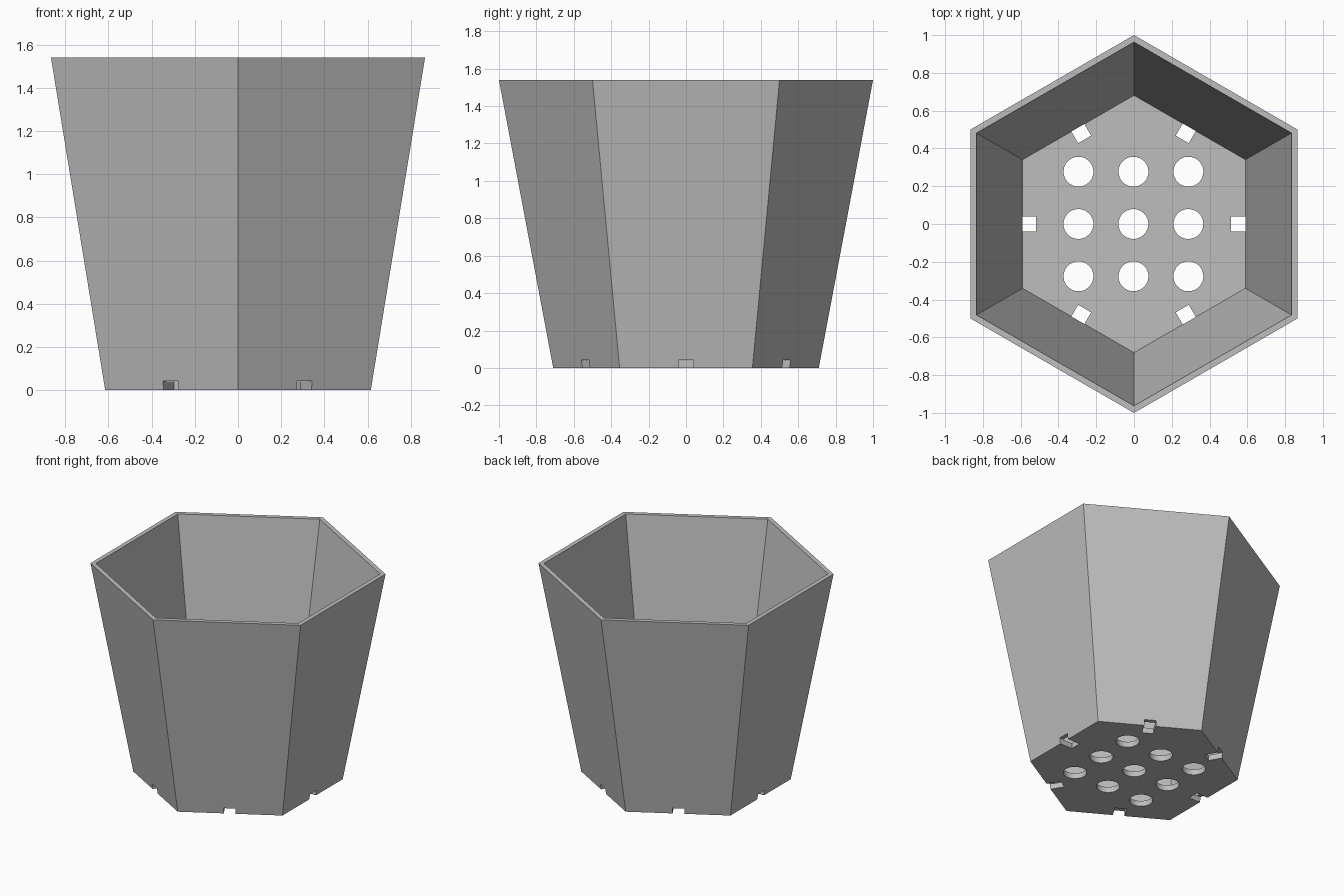
import bpy, bmesh, math
from mathutils import Matrix, Vector

if "Cube" in bpy.data.objects:
    bpy.data.objects.remove(bpy.data.objects["Cube"], do_unlink=True)

HEIGHT, FLOOR = 1.54, 0.041
SHIFT = -0.003  # drainage pattern sits slightly off centre

grey = bpy.data.materials.new("plain grey")
grey.use_nodes = True
grey.diffuse_color = (0.515, 0.515, 0.515, 1)
grey.node_tree.nodes["Principled BSDF"].inputs["Base Color"].default_value = grey.diffuse_color


def make_object(name, bm):
    bmesh.ops.recalc_face_normals(bm, faces=bm.faces)
    mesh = bpy.data.meshes.new(name)
    bm.to_mesh(mesh)
    bm.free()
    mesh.materials.append(grey)
    obj = bpy.data.objects.new(name, mesh)
    bpy.context.collection.objects.link(obj)
    return obj


def hexagon(bm, radius, z):
    angles = [math.radians(30 + 60 * i) for i in range(6)]
    return [bm.verts.new((radius * math.cos(a), radius * math.sin(a), z)) for a in angles]


# Tapered pot: outer wall, rim, inner wall and floor
bm = bmesh.new()
rings = [hexagon(bm, r, z) for r, z in
         [(0.71, 0), (1.0, HEIGHT), (0.963, HEIGHT), (0.681, FLOOR)]]
for low, high in zip(rings, rings[1:]):
    for i in range(6):
        j = (i + 1) % 6
        bm.faces.new((low[i], low[j], high[j], high[i]))
bm.faces.new(rings[0])
bm.faces.new(rings[-1])
pot = make_object("hexagonal_pot", bm)

# Drainage holes in a square grid, and a notch at the foot of each side
bm = bmesh.new()
for x in (-0.291, 0, 0.291):
    for y in (-0.277, 0, 0.277):
        bmesh.ops.create_cone(bm, cap_ends=True, segments=48, radius1=0.079, radius2=0.079,
                              depth=0.3, matrix=Matrix.Translation((x + SHIFT, y, 0)))
for i in range(6):
    place = (Matrix.Translation((SHIFT, 0, 0)) @ Matrix.Rotation(math.radians(60 * i), 4, "Z")
             @ Matrix.Translation((0.617, 0, -0.029))
             @ Matrix.Diagonal(Vector((0.2, 0.08, 0.142, 1))))
    bmesh.ops.create_cube(bm, size=1, matrix=place)
cutter = make_object("drainage_cutter", bm)
cutter.hide_render = True
cutter.hide_viewport = True

cut = pot.modifiers.new("drainage", "BOOLEAN")
cut.operation = "DIFFERENCE"
cut.solver = "EXACT"
cut.object = cutter

# Apply the cut, drop the helper and smooth only the round holes
mesh = bpy.data.meshes.new_from_object(pot.evaluated_get(bpy.context.evaluated_depsgraph_get()))
pot.modifiers.clear()
pot.data = mesh
bpy.data.objects.remove(cutter, do_unlink=True)
bpy.ops.object.select_all(action="DESELECT")
pot.select_set(True)
bpy.context.view_layer.objects.active = pot
bpy.ops.object.shade_smooth_by_angle(angle=math.radians(30))
